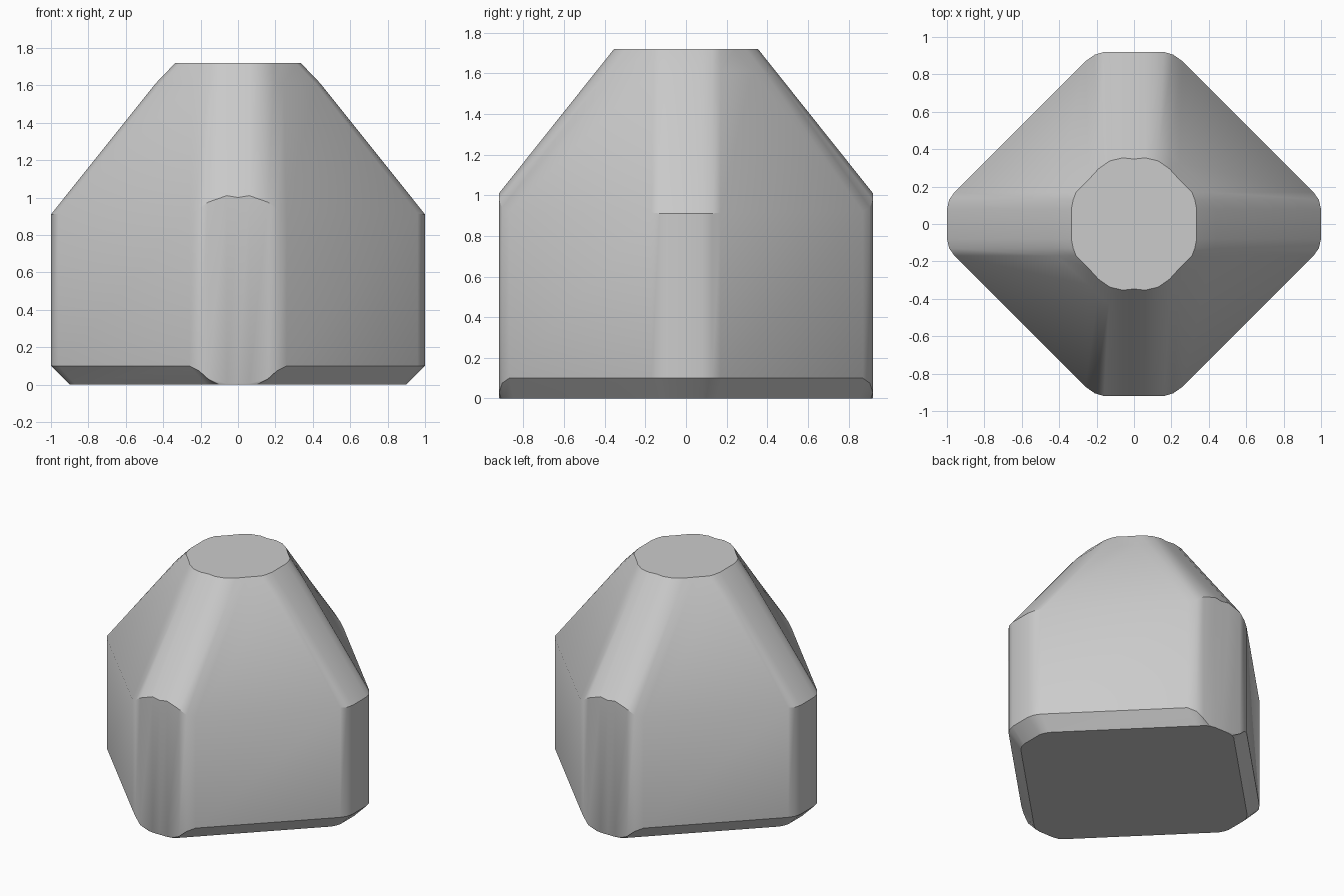
import bpy, bmesh, math

if "Cube" in bpy.data.objects:
    bpy.data.objects.remove(bpy.data.objects["Cube"])

# One quadrant of columns, from the side corner round to the front corner:
# wall x, y | chamfer height | base x, y | eave height | roof top x, y
QUADRANT = [
    (1.00, 0.00, 0.10, 0.90, 0.00, 0.91, 0.335, 0.00),
    (1.00, 0.08, 0.10, 0.90, 0.08, 0.91, 0.335, 0.08),
    (0.988, 0.13, 0.10, 0.89, 0.115, 0.91, 0.325, 0.13),
    (0.96, 0.17, 0.10, 0.87, 0.15, 0.915, 0.31, 0.17),
    (0.26, 0.87, 0.10, 0.17, 0.85, 0.92, 0.24, 0.24),
    (0.21, 0.905, 0.075, 0.13, 0.89, 0.94, 0.19, 0.295),
    (0.16, 0.92, 0.03, 0.10, 0.91, 0.975, 0.13, 0.337),
    (0.06, 0.92, 0.006, 0.06, 0.918, 1.01, 0.06, 0.354),
    (0.00, 0.92, 0.006, 0.00, 0.918, 1.00, 0.00, 0.347),
]
TOP = 1.72
BREAK = 1.61   # height where the side ridges turn slightly inward


def column(c):
    """Points of one column from base to roof top."""
    x, y, zc, bx, by, ze, tx, ty = c
    t = (BREAK - ze) / (TOP - ze)
    bulge = 0.015 if x > 0.9 else 0.0
    mid = (x + (tx - x) * t + bulge, y + (ty - y) * t, BREAK)
    return [(bx, by, 0), (x, y, zc), (x, y, ze), mid, (tx, ty, TOP)]


# Mirror the quadrant into a full counter-clockwise ring of columns
quad = [column(c) for c in QUADRANT]
half = quad + [[(-x, y, z) for x, y, z in c] for c in reversed(quad[:-1])]
ring = half + [[(x, -y, z) for x, y, z in c] for c in reversed(half[1:-1])]

# Loft the columns into walls, sloping roof and flat caps
bm = bmesh.new()
cols = [[bm.verts.new(p) for p in c] for c in ring]
for i, a in enumerate(cols):
    b = cols[(i + 1) % len(cols)]
    for k in range(len(a) - 1):
        bm.faces.new((a[k], b[k], b[k + 1], a[k + 1]))
bm.faces.new([c[-1] for c in cols])
bm.faces.new([c[0] for c in reversed(cols)])
bmesh.ops.recalc_face_normals(bm, faces=bm.faces)

mesh = bpy.data.meshes.new("tapered_block")
bm.to_mesh(mesh)
bm.free()
body = bpy.data.objects.new("tapered_block", mesh)
bpy.context.collection.objects.link(body)

grey = bpy.data.materials.new("light_grey")
grey.diffuse_color = (0.6, 0.6, 0.6, 1)
grey.use_nodes = True
grey.node_tree.nodes["Principled BSDF"].inputs["Base Color"].default_value = grey.diffuse_color
mesh.materials.append(grey)

# Soft corners, crisp chamfer and cap edges
bpy.context.view_layer.objects.active = body
body.select_set(True)
bpy.ops.object.shade_smooth_by_angle(angle=math.radians(36))
